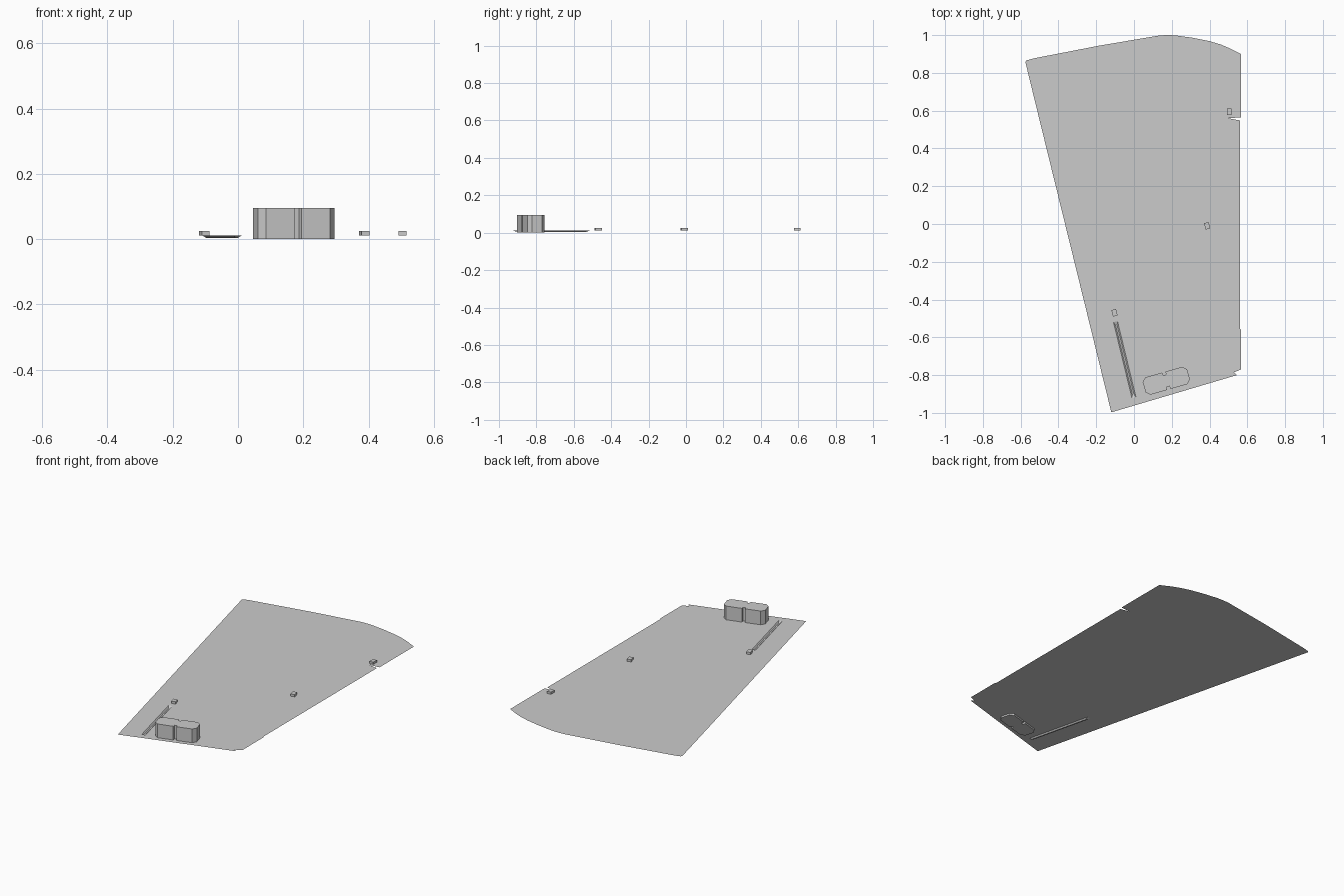
import bpy, bmesh
from math import radians, cos, sin
from mathutils import Vector, Matrix

if "Cube" in bpy.data.objects:
    bpy.data.objects.remove(bpy.data.objects["Cube"])

SKIN_Z = 0.0107


def finish(bm, name):
    me = bpy.data.meshes.new(name)
    bm.to_mesh(me)
    bm.free()
    ob = bpy.data.objects.new(name, me)
    bpy.context.collection.objects.link(ob)
    return ob


def add_loop(bm, pts, z):
    vs = [bm.verts.new((x, y, z)) for x, y in pts]
    es = [bm.edges.new((vs[i], vs[(i + 1) % len(vs)])) for i in range(len(vs))]
    return vs, es


def sheet(name, outline, groove=None, floor=None, floor_z=0.0):
    """Thin skin panel, optionally with a pressed-in groove."""
    bm = bmesh.new()
    edges = add_loop(bm, outline, SKIN_Z)[1]
    if groove:
        rim, rim_edges = add_loop(bm, groove, SKIN_Z)
        edges = edges + rim_edges
    bmesh.ops.triangle_fill(bm, use_beauty=True, edges=edges, normal=(0, 0, 1))
    if groove:
        # remove any fill that landed inside the groove opening
        rim_set = set(rim)
        bmesh.ops.delete(bm, geom=[f for f in bm.faces if set(f.verts) <= rim_set],
                         context='FACES_ONLY')
        low = [bm.verts.new((x, y, floor_z)) for x, y in floor]
        n = len(rim)
        for i in range(n):
            j = (i + 1) % n
            bm.faces.new((rim[i], rim[j], low[j], low[i]))
        bm.faces.new(low)
    for f in bm.faces:
        f.normal_update()
        if f.normal.z < 0:
            f.normal_flip()
    return finish(bm, name)


def prism(name, profile, centre, angle, z0, z1):
    """Upright extrusion of a flat profile, turned about z."""
    bm = bmesh.new()
    f = bm.faces.new([bm.verts.new((x, y, z0)) for x, y in profile])
    up = bmesh.ops.extrude_face_region(bm, geom=[f])['geom']
    bmesh.ops.translate(bm, vec=(0, 0, z1 - z0),
                        verts=[v for v in up if isinstance(v, bmesh.types.BMVert)])
    if not any(abs(q.calc_center_median().z - z0) < 1e-6 for q in bm.faces):
        bm.faces.new([v for v in bm.verts if abs(v.co.z - z0) < 1e-6])
    bmesh.ops.recalc_face_normals(bm, faces=bm.faces[:])
    ob = finish(bm, name)
    ob.matrix_world = (Matrix.Translation((centre[0], centre[1], 0))
                       @ Matrix.Rotation(radians(angle), 4, 'Z'))
    return ob


# Wing tip panel with rounded outer edge
sheet("wing_tip", [
    (-0.50, 0.55), (0.50, 0.56), (0.567, 0.565), (0.567, 0.90), (0.507, 0.93),
    (0.46, 0.95), (0.40, 0.968), (0.31, 0.986), (0.215, 0.999), (0.17, 1.0),
    (0.135, 0.998), (-0.18, 0.945), (-0.53, 0.877), (-0.57, 0.866), (-0.575, 0.857)])

# Groove running along the leading edge near the root
a, b = Vector((-0.098, -0.517)), Vector((0.0, -0.92))
along = (b - a).normalized()
side = Vector((-along.y, along.x))


def strip(w, inset):
    p, q = a + along * inset, b - along * inset
    return [tuple(v) for v in (p + side * w, p - side * w, q - side * w, q + side * w)]


# Main wing panel with trailing edge steps
sheet("wing_panel", [
    (-0.12, -0.997), (0.545, -0.80), (0.53, -0.785), (0.567, -0.77),
    (0.567, -0.56), (0.561, -0.555), (0.561, 0.548), (0.50, 0.56), (-0.50, 0.55)],
    strip(0.011, 0.0), strip(0.004, 0.02), 0.004)

# Root mounting block: clipped corners and a slot in each long side
L, W, C, S, D = 0.122, 0.048, 0.02, 0.01, 0.016
half = [(L, -W + C), (L, W - C), (L - C, W), (S, W), (S * 0.7, W - D),
        (-S * 0.7, W - D), (-S, W), (-L + C, W)]
profile = half + [(-x, -y) for x, y in half]
# drop duplicate corners made by the half turn
clean = []
for p in profile:
    if p not in clean:
        clean.append(p)
prism("root_block", clean, (0.171, -0.83), 16, 0.0, 0.095)

# Small lugs on the upper skin
w, h = 0.0125, 0.0175
rect = [(-w, -h), (w, -h), (w, h), (-w, h)]
for i, (x, y, ang) in enumerate([(0.504, 0.594, 0), (0.387, -0.01, 13), (-0.103, -0.47, 14)]):
    prism(f"lug_{i + 1}", rect, (x, y), ang, SKIN_Z, 0.0245)
